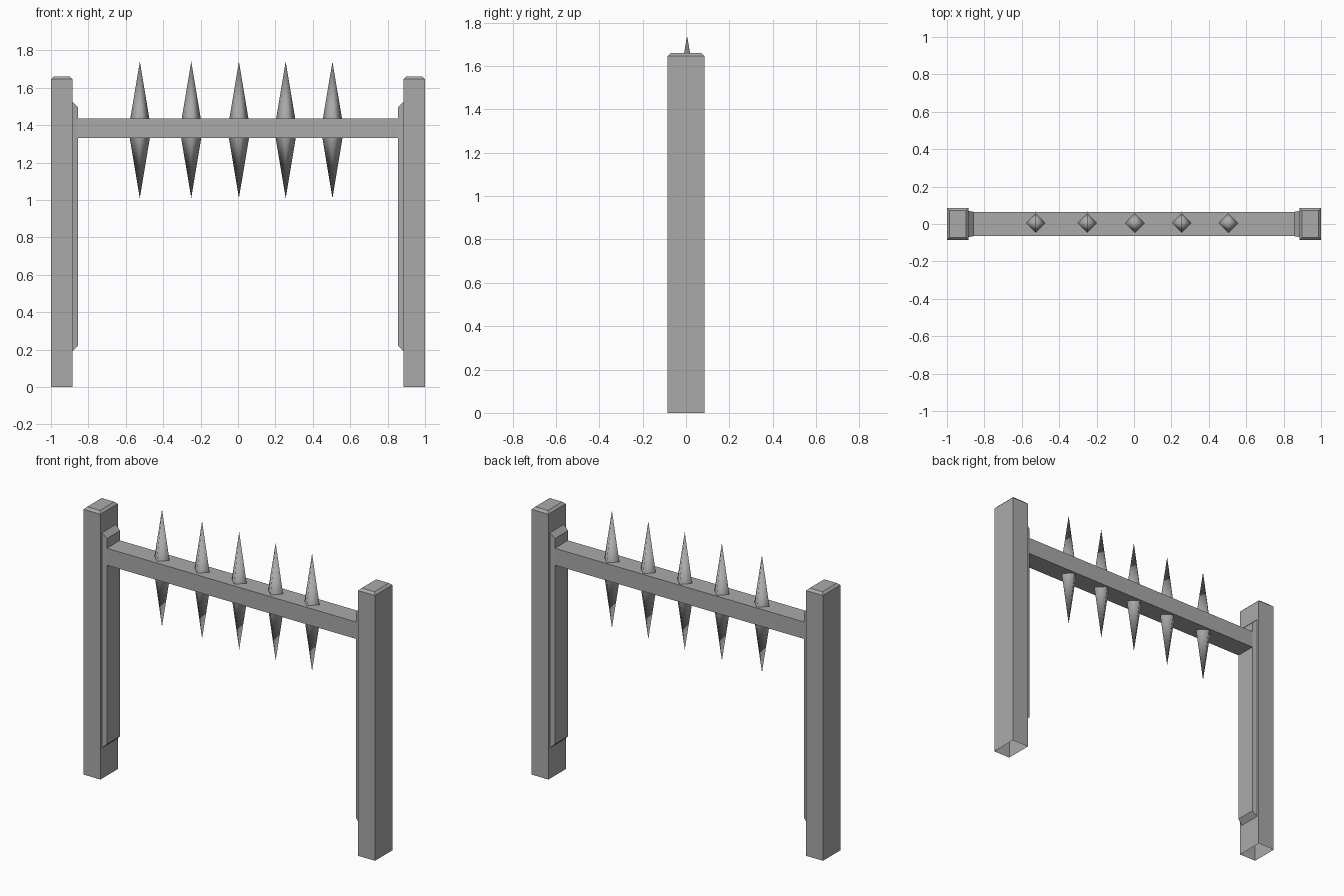
import bpy
import bmesh
from math import pi
from mathutils import Matrix

cube = bpy.data.objects.get("Cube")
if cube:
    bpy.data.objects.remove(cube, do_unlink=True)

grey = bpy.data.materials.new("grey metal")
grey.use_nodes = True
colour = (0.4, 0.4, 0.4, 1)
grey.diffuse_color = colour
grey.node_tree.nodes["Principled BSDF"].inputs["Base Color"].default_value = colour


def finish(name, bm):
    bmesh.ops.recalc_face_normals(bm, faces=bm.faces)
    mesh = bpy.data.meshes.new(name)
    bm.to_mesh(mesh)
    bm.free()
    mesh.materials.append(grey)
    obj = bpy.data.objects.new(name, mesh)
    bpy.context.collection.objects.link(obj)
    return obj


def box(low, high):
    bm = bmesh.new()
    bmesh.ops.create_cube(bm, size=1)
    for v in bm.verts:
        v.co = [low[i] if v.co[i] < 0 else high[i] for i in range(3)]
    return bm


def open_bottom(obj):
    bm = bmesh.new()
    bm.from_mesh(obj.data)
    base = [f for f in bm.faces if f.normal.z < -0.9]
    bmesh.ops.delete(bm, geom=base, context='FACES_ONLY')
    bm.to_mesh(obj.data)
    bm.free()


for side, label in ((1, "left"), (-1, "right")):
    # Post with a chamfered top and an open foot
    x1, x2 = sorted((side * 0.885, side))
    bm = box((x1, -0.085, 0), (x2, 0.085, 1.66))
    rim = [e for e in bm.edges if all(v.co.z > 1 for v in e.verts)]
    bmesh.ops.bevel(bm, geom=rim, offset=0.014, segments=1, affect='EDGES')
    open_bottom(finish(label + "_post", bm))

    # Raised panel on the inner face, tapering towards the middle
    x1, x2 = sorted((side * 0.855, side * 0.885))
    bm = box((x1, -0.07, 0.19), (x2, 0.07, 1.525))
    for v in bm.verts:
        if abs(v.co.x) < 0.87:
            v.co.y *= 0.92
            v.co.z += 0.03 if v.co.z < 1 else -0.03
    finish(label + "_inner_panel", bm)

# Crossbar
finish("crossbar", box((-0.857, -0.064, 1.33), (0.857, 0.064, 1.435)))

# Double-ended diamond spikes through the crossbar
for i, x in enumerate((-0.525, -0.25, 0.005, 0.255, 0.505)):
    bm = bmesh.new()
    for turn in (0, pi):
        bmesh.ops.create_cone(
            bm, cap_ends=False, segments=4, radius1=0.061, radius2=0, depth=0.365,
            matrix=Matrix.Rotation(turn, 4, 'X') @ Matrix.Translation((0, 0, 0.1825)))
    bmesh.ops.remove_doubles(bm, verts=bm.verts, dist=0.0005)
    # Put the diamond's corners on the axes
    corner = max(bm.verts, key=lambda v: v.co.xy.length)
    if min(abs(corner.co.x), abs(corner.co.y)) > 0.01:
        bmesh.ops.rotate(bm, verts=bm.verts, matrix=Matrix.Rotation(pi / 4, 3, 'Z'))
    for f in bm.faces:
        f.smooth = True
    spike = finish("spike_%d" % (i + 1), bm)
    spike.location = (x, 0.005, 1.375)
